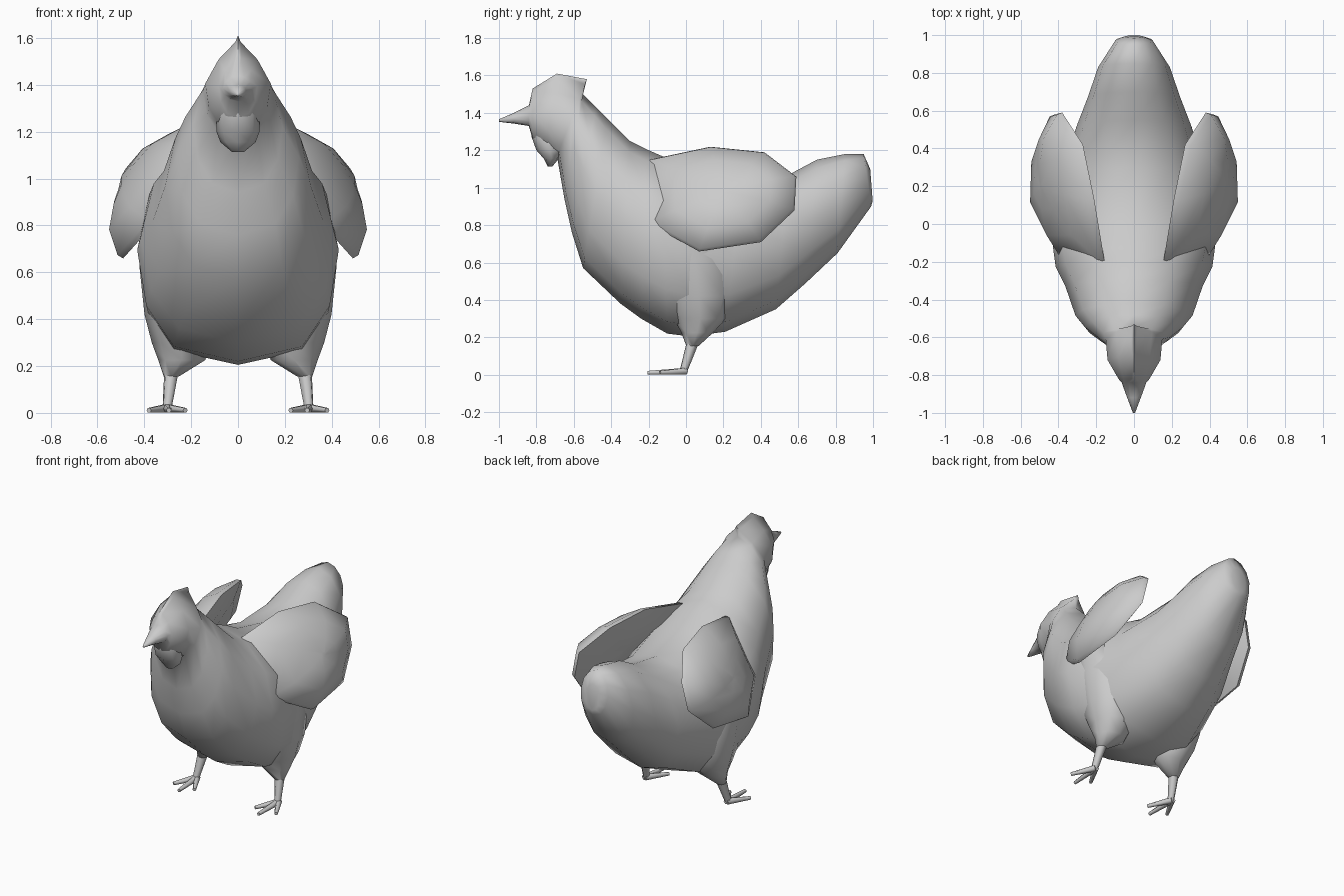
import bpy, bmesh, math
from mathutils import Vector

if "Cube" in bpy.data.objects:
    bpy.data.objects.remove(bpy.data.objects["Cube"])

grey = bpy.data.materials.new("plain_grey")
grey.diffuse_color = (0.6, 0.6, 0.6, 1)
grey.use_nodes = True
grey.node_tree.nodes["Principled BSDF"].inputs["Base Color"].default_value = grey.diffuse_color


def loft(name, rings, smooth=75):
    """Skin a list of equal-length point rings and close both ends."""
    bm = bmesh.new()
    rows = [[bm.verts.new(p) for p in ring] for ring in rings]
    n = len(rows[0])
    for a, b in zip(rows, rows[1:]):
        for i in range(n):
            j = (i + 1) % n
            bm.faces.new((a[i], a[j], b[j], b[i]))
    for row in (rows[0], rows[-1]):
        bm.faces.new(row)
    bmesh.ops.remove_doubles(bm, verts=bm.verts, dist=1e-5)
    bmesh.ops.recalc_face_normals(bm, faces=bm.faces)
    me = bpy.data.meshes.new(name)
    bm.to_mesh(me)
    bm.free()
    me.materials.append(grey)
    ob = bpy.data.objects.new(name, me)
    bpy.context.collection.objects.link(ob)
    bpy.ops.object.select_all(action='DESELECT')
    ob.select_set(True)
    bpy.context.view_layer.objects.active = ob
    bpy.ops.object.shade_smooth_by_angle(angle=math.radians(smooth))
    return ob


def slanted_ring(top, bottom, width, peak=1.0, base=0.72, n=12):
    """Oval between two (y, z) points; peak > 1 pinches the top, base < 1 fills the bottom."""
    t, b = Vector((0, *top)), Vector((0, *bottom))
    mid, up = (t + b) / 2, (t - b) / 2
    pts = []
    for i in range(n):
        a = math.tau * i / n
        c, s = math.cos(a), math.sin(a)
        power = peak if s > 0.01 else base
        x = math.copysign(abs(c) ** power, c) * width if abs(c) > 1e-6 else 0
        pts.append(mid + up * s + Vector((x, 0, 0)))
    return pts


def flat_ring(x, y, z, rx, ry, n=8):
    return [(x + rx * math.cos(math.tau * i / n),
             y + ry * math.sin(math.tau * i / n), z) for i in range(n)]


# Body, neck, crested head and beak in one skin, from tail to beak tip
body = [
    ((0.985, 1.10), (0.998, 0.93), 0.05, 1.0),
    ((0.95, 1.18), (0.99, 0.90), 0.10, 1.0),
    ((0.85, 1.18), (0.81, 0.65), 0.19, 1.0),
    ((0.70, 1.15), (0.64, 0.49), 0.245, 1.0),
    ((0.55, 1.07), (0.48, 0.35), 0.305, 1.0),
    ((0.30, 1.03), (0.21, 0.23), 0.38, 1.0, 0.65),
    ((0.00, 1.10), (0.02, 0.205), 0.42, 0.9, 0.62),
    ((-0.13, 1.17), (-0.10, 0.22), 0.43, 0.9, 0.65),
    ((-0.21, 1.205), (-0.24, 0.30), 0.415, 1.0),
    ((-0.30, 1.25), (-0.35, 0.38), 0.365, 1.0),
    ((-0.42, 1.37), (-0.55, 0.57), 0.31, 1.0),
    ((-0.48, 1.43), (-0.61, 0.76), 0.26, 1.0),
    ((-0.55, 1.50), (-0.65, 0.94), 0.19, 1.1, 0.8),
    ((-0.53, 1.58), (-0.69, 1.17), 0.15, 3.2, 0.85),
    ((-0.69, 1.61), (-0.75, 1.20), 0.14, 3.6, 0.85),
    ((-0.82, 1.53), (-0.82, 1.26), 0.082, 2.6, 0.85),
    ((-0.84, 1.44), (-0.84, 1.33), 0.065, 1.2, 0.85),
    ((-0.92, 1.40), (-0.92, 1.343), 0.036, 1.0, 0.85),
    ((-1.0, 1.366), (-1.0, 1.352), 0.006, 1.0, 0.85),
]
loft("body", [slanted_ring(*r) for r in body])

# Wattle under the beak
loft("wattle", [flat_ring(0, y, z, rx, ry) for z, y, rx, ry in
                ((1.34, -0.75, 0.065, 0.083), (1.27, -0.74, 0.09, 0.085),
                 (1.20, -0.725, 0.092, 0.075), (1.155, -0.72, 0.075, 0.04),
                 (1.113, -0.727, 0.025, 0.012))])

# Wing outline in (x, y, z); the front edge sinks into the shoulder
outline = [(0.16, -0.20, 1.15), (0.215, 0.13, 1.22), (0.275, 0.42, 1.19),
           (0.385, 0.59, 1.06), (0.425, 0.58, 0.88), (0.485, 0.40, 0.71),
           (0.495, 0.07, 0.66), (0.36, -0.20, 0.81)]
wing_centre = Vector((0.36, 0.20, 0.95))
wing_layers = [(0.05, -0.05), (0.6, -0.045), (1.0, -0.005),
               (0.97, 0.025), (0.65, 0.11), (0.3, 0.14), (0.05, 0.145)]


def wing_layer(side, scale, bulge):
    pts = []
    for p in outline:
        v = wing_centre.lerp(Vector(p), scale)
        pts.append((side * (v.x + bulge * 0.93), v.y, v.z + bulge * 0.2))
    return pts


def rod(name, a, b, ra, rb, n=6):
    """Tapered rod between two points."""
    a, b = Vector(a), Vector(b)
    q = (b - a).to_track_quat('Z', 'Y')
    circle = [Vector((math.cos(math.tau * i / n), math.sin(math.tau * i / n), 0))
              for i in range(n)]
    return loft(name, [[p + q @ (c * r) for c in circle] for p, r in ((a, ra), (b, rb))])


for side, tag in ((1, "right"), (-1, "left")):
    loft("wing_" + tag, [wing_layer(side, s, b) for s, b in wing_layers])
    # Broad thigh tapering down into the shin
    loft("thigh_" + tag, [flat_ring(side * x, y, z, rx, ry) for z, x, y, rx, ry in
                          ((0.85, 0.29, 0.00, 0.13, 0.17), (0.62, 0.285, 0.05, 0.135, 0.20),
                           (0.42, 0.262, 0.07, 0.137, 0.18), (0.30, 0.24, 0.075, 0.128, 0.14),
                           (0.225, 0.24, 0.06, 0.10, 0.085),
                           (0.155, 0.285, 0.035, 0.032, 0.034))])
    rod("shin_" + tag, (side * 0.285, 0.035, 0.17), (side * 0.303, -0.015, 0.015), 0.032, 0.02)
    # Three forward toes
    for toe, (x, y) in (("inner", (0.225, -0.14)), ("middle", (0.295, -0.205)),
                        ("outer", (0.38, -0.14))):
        rod(f"{toe}_toe_{tag}", (side * 0.303, 0.0, 0.02), (side * x, y, 0.011), 0.02, 0.011)
